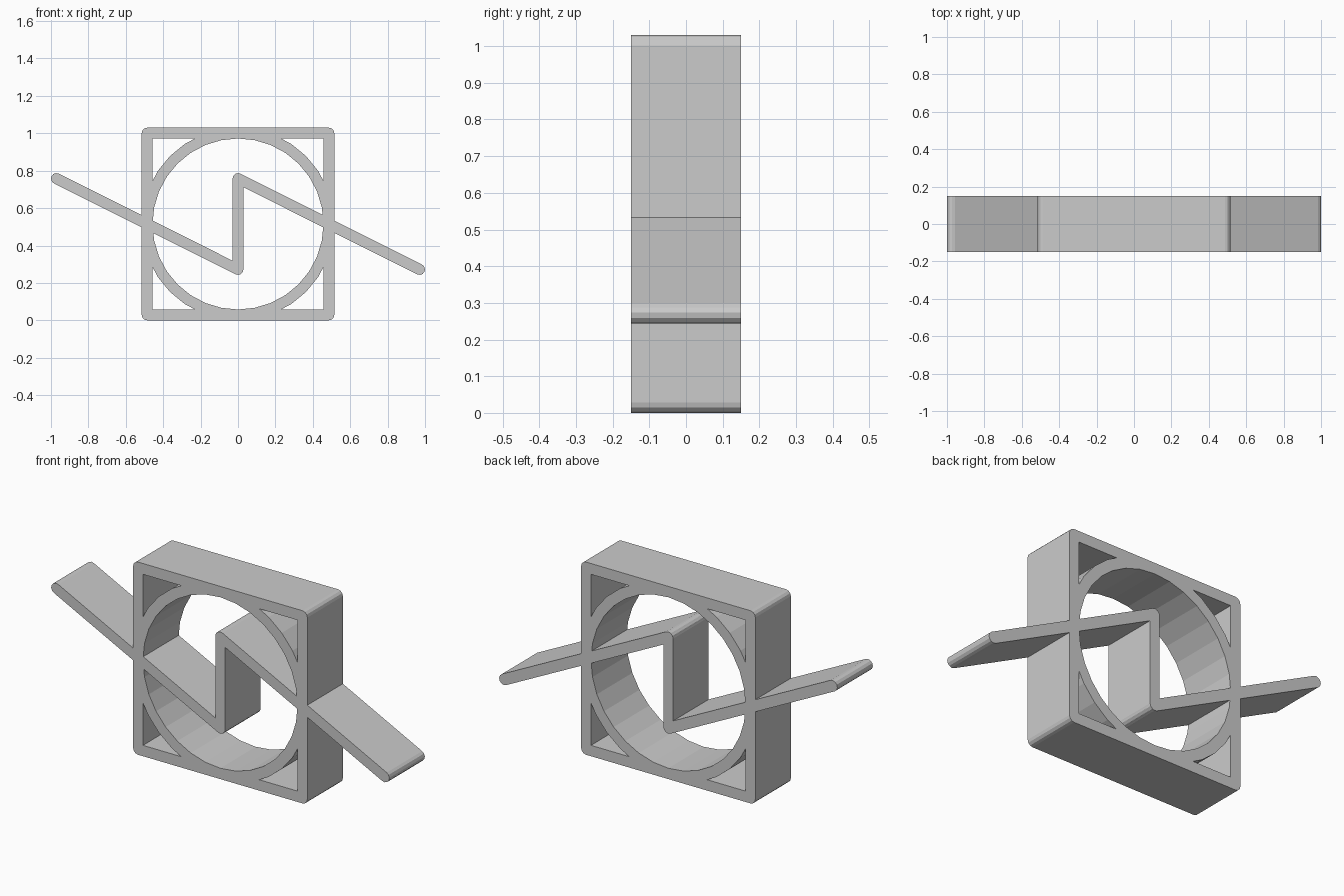
import bpy, bmesh
from math import pi, cos, sin, atan2
from mathutils import Vector

cube = bpy.data.objects.get("Cube")
if cube:
    bpy.data.objects.remove(cube, do_unlink=True)

DEPTH = 0.30      # thickness along y
BAR = 0.029       # half width of every bar
MID = 0.515       # height of the centre
HALF = 0.486      # centre line of the square frame
ZIG = 0.243       # half height of the zigzag

grey = bpy.data.materials.new("light_grey")
grey.use_nodes = True
grey.diffuse_color = (0.6, 0.6, 0.6, 1)
grey.node_tree.nodes["Principled BSDF"].inputs["Base Color"].default_value = (0.6, 0.6, 0.6, 1)


def make_object(name, bm):
    bmesh.ops.recalc_face_normals(bm, faces=bm.faces)
    mesh = bpy.data.meshes.new(name)
    bm.to_mesh(mesh)
    bm.free()
    mesh.materials.append(grey)
    obj = bpy.data.objects.new(name, mesh)
    bpy.context.collection.objects.link(obj)
    return obj


def extrude_depth(bm):
    faces = bm.faces[:]
    new = bmesh.ops.extrude_face_region(bm, geom=faces)["geom"]
    verts = [v for v in new if isinstance(v, bmesh.types.BMVert)]
    bmesh.ops.translate(bm, verts=verts, vec=(0, DEPTH, 0))


def bar(name, start, end, steps=6):
    """Flat bar with rounded ends between two (x, z) points."""
    bm = bmesh.new()
    a, b = Vector(start), Vector(end)
    heading = atan2(b.y - a.y, b.x - a.x)
    outline = []
    for centre, turn in ((b, heading - pi / 2), (a, heading + pi / 2)):
        for i in range(steps + 1):
            t = turn + pi * i / steps
            outline.append(bm.verts.new((centre.x + BAR * cos(t), -DEPTH / 2,
                                         centre.y + BAR * sin(t))))
    bm.faces.new(outline)
    extrude_depth(bm)
    return make_object(name, bm)


def ring(name, inner, outer, sides=32):
    bm = bmesh.new()
    loops = [[bm.verts.new((r * cos(2 * pi * i / sides), -DEPTH / 2,
                            MID + r * sin(2 * pi * i / sides)))
              for i in range(sides)] for r in (inner, outer)]
    for i in range(sides):
        j = (i + 1) % sides
        bm.faces.new((loops[0][i], loops[0][j], loops[1][j], loops[1][i]))
    extrude_depth(bm)
    return make_object(name, bm)


# Round hoop inside the square
body = ring("framed_zigzag", 0.457, 0.514)

# Four sides of the square frame
low, high = MID - HALF, MID + HALF
corners = [(-HALF, low), (HALF, low), (HALF, high), (-HALF, high)]
parts = [bar("frame_side", corners[i], corners[(i + 1) % 4]) for i in range(4)]

# Zigzag through the middle
path = [(-0.971, MID + ZIG), (0, MID - ZIG), (0, MID + ZIG), (0.971, MID - ZIG)]
parts += [bar("zigzag_bar", p, q) for p, q in zip(path, path[1:])]

# Weld everything into one solid
for part in parts:
    union = body.modifiers.new("union", 'BOOLEAN')
    union.operation = 'UNION'
    union.solver = 'EXACT'
    union.object = part
bpy.context.view_layer.update()
welded = bpy.data.meshes.new_from_object(
    body.evaluated_get(bpy.context.evaluated_depsgraph_get()))
body.modifiers.clear()
body.data = welded
for part in parts:
    bpy.data.objects.remove(part, do_unlink=True)

# Tidy the flat faces
bm = bmesh.new()
bm.from_mesh(welded)
bmesh.ops.remove_doubles(bm, verts=bm.verts, dist=0.0002)
bmesh.ops.dissolve_limit(bm, angle_limit=0.01, verts=bm.verts, edges=bm.edges)
bm.to_mesh(welded)
bm.free()
